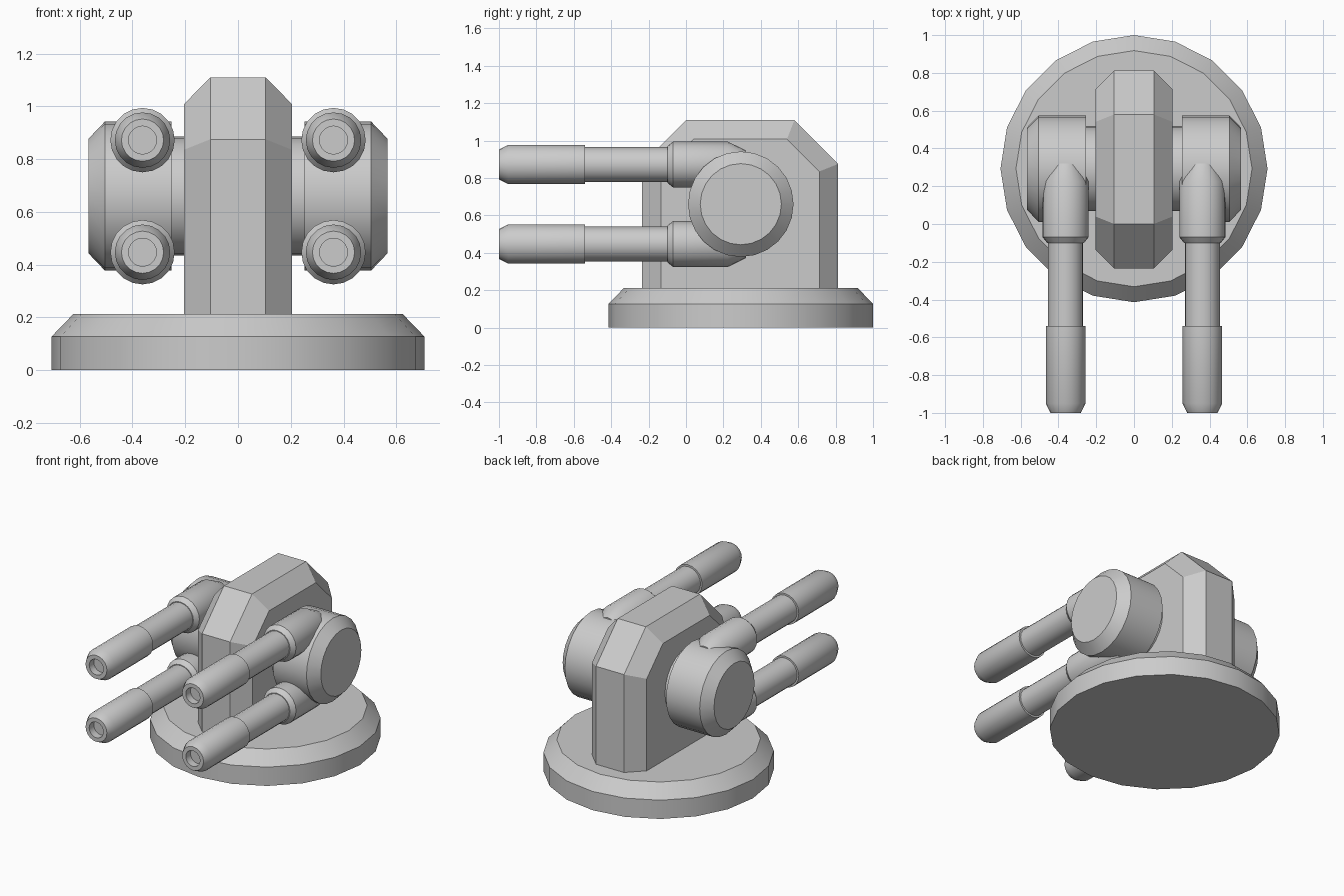
import bpy, bmesh, math
from mathutils import Matrix, Vector

if "Cube" in bpy.data.objects:
    bpy.data.objects.remove(bpy.data.objects["Cube"])

metal = bpy.data.materials.new("plain grey")
metal.diffuse_color = (0.6, 0.6, 0.6, 1)
metal.use_nodes = True
metal.node_tree.nodes["Principled BSDF"].inputs["Base Color"].default_value = metal.diffuse_color


def finish(name, bm, smooth=True):
    bmesh.ops.recalc_face_normals(bm, faces=bm.faces)
    mesh = bpy.data.meshes.new(name)
    bm.to_mesh(mesh)
    bm.free()
    mesh.materials.append(metal)
    obj = bpy.data.objects.new(name, mesh)
    bpy.context.collection.objects.link(obj)
    if smooth:
        bpy.ops.object.select_all(action='DESELECT')
        obj.select_set(True)
        bpy.context.view_layer.objects.active = obj
        bpy.ops.object.shade_smooth_by_angle(angle=math.radians(30))
    return obj


def lathe(name, profile, sides, matrix):
    """Turn (radius, height) points about z, cap both ends, then place."""
    bm = bmesh.new()
    rings = []
    for r, h in profile:
        rings.append([bm.verts.new(matrix @ Vector((r * math.cos(2 * math.pi * i / sides),
                                                    r * math.sin(2 * math.pi * i / sides), h)))
                      for i in range(sides)])
    for a, b in zip(rings, rings[1:]):
        for i in range(sides):
            j = (i + 1) % sides
            bm.faces.new((a[i], a[j], b[j], b[i]))
    bm.faces.new(rings[0])
    bm.faces.new(rings[-1])
    return finish(name, bm)


# Round base with a sloped rim
lathe("base", [(0.707, 0), (0.707, 0.127), (0.625, 0.212)], 20,
      Matrix.Translation((0, 0.293, 0)))

# Central housing: full outline in the middle, smaller outline on each side
inner = [(-0.235, 0.21), (-0.235, 0.875), (0, 1.11), (0.58, 1.11), (0.813, 0.875), (0.813, 0.21)]
outer = [(-0.135, 0.21), (-0.135, 0.835), (0.04, 1.008), (0.54, 1.008), (0.713, 0.835), (0.713, 0.21)]
bm = bmesh.new()
loops = [[bm.verts.new((x, y, z)) for y, z in pts]
         for x, pts in ((-0.205, outer), (-0.105, inner), (0.105, inner), (0.205, outer))]
for a, b in zip(loops, loops[1:]):
    for i in range(6):
        j = (i + 1) % 6
        bm.faces.new((a[i], a[j], b[j], b[i]))
bm.faces.new(loops[0])
bm.faces.new(loops[-1])
finish("housing", bm, smooth=False)

# Barrel outline from the rear cap to the muzzle and into the bore
barrel = [(0.075, -0.32), (0.122, -0.225), (0.122, 0.07), (0.098, 0.1), (0.093, 0.1),
          (0.093, 0.54), (0.105, 0.54), (0.105, 0.95), (0.08, 1.0), (0.053, 1.0), (0.053, 0.95)]
drum = [(0.225, 0.19), (0.225, 0.253), (0.282, 0.253), (0.282, 0.505), (0.217, 0.567)]

for side, label in ((1, "right"), (-1, "left")):
    # Side drum with its narrower hub
    lathe(label + "_drum", drum, 24,
          Matrix.Translation((0, 0.293, 0.66)) @ Matrix.Rotation(side * math.pi / 2, 4, 'Y'))
    # Upper and lower barrels pointing forward
    for z, level in ((0.872, "upper"), (0.447, "lower")):
        lathe(f"{label}_{level}_barrel", barrel, 20,
              Matrix.Translation((side * 0.362, 0, z)) @ Matrix.Rotation(math.pi / 2, 4, 'X'))
